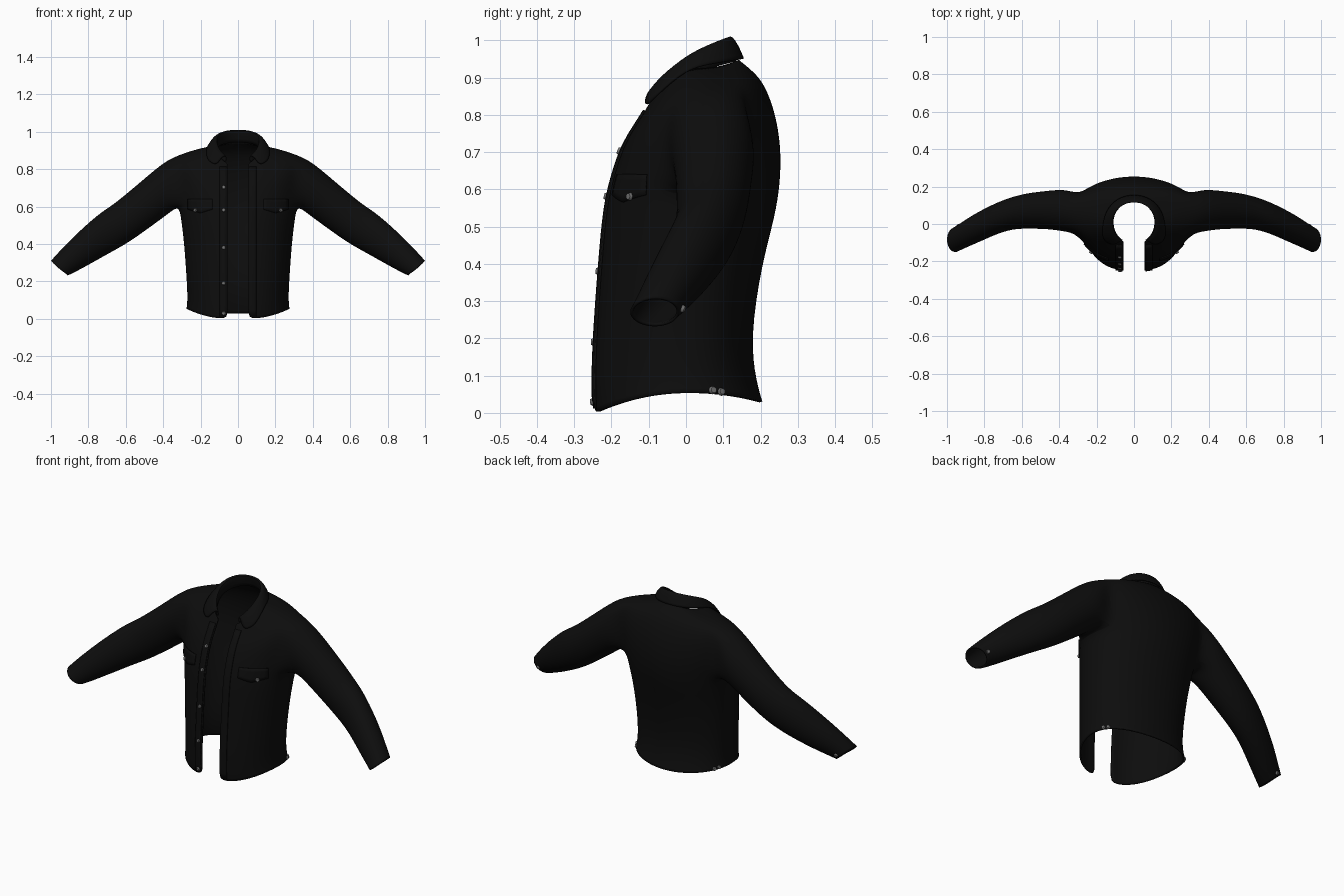
import bpy, bmesh, math
from mathutils import Vector
from mathutils.bvhtree import BVHTree

cube = bpy.data.objects.get("Cube")
if cube:
    bpy.data.objects.remove(cube, do_unlink=True)


def material(name, value):
    m = bpy.data.materials.new(name)
    m.use_nodes = True
    col = (value, value, value, 1)
    m.diffuse_color = col
    m.node_tree.nodes["Principled BSDF"].inputs["Base Color"].default_value = col
    return m


CLOTH = material("black denim", 0.004)
METAL = material("grey metal", 0.16)
GAP = 0.057      # half width of the front opening
COLS = 12        # columns from the front edge to the centre back


def make_object(name, bm, mat, mirror=False, levels=0, thick=0.0, offset=-1):
    mesh = bpy.data.meshes.new(name)
    bm.to_mesh(mesh)
    bm.free()
    obj = bpy.data.objects.new(name, mesh)
    bpy.context.collection.objects.link(obj)
    mesh.materials.append(mat)
    if mirror:
        mod = obj.modifiers.new("Mirror", 'MIRROR')
        mod.merge_threshold = 0.002
    if levels:
        mod = obj.modifiers.new("Subdivision", 'SUBSURF')
        mod.levels = mod.render_levels = levels
    if thick:
        mod = obj.modifiers.new("Solidify", 'SOLIDIFY')
        mod.thickness, mod.offset = thick, offset
    bpy.ops.object.select_all(action='DESELECT')
    obj.select_set(True)
    bpy.context.view_layer.objects.active = obj
    bpy.ops.object.shade_smooth_by_angle(angle=math.radians(50))
    return obj


def loft(bm, rows, closed=False):
    """Join neighbouring rows of vertices with quads."""
    for lower, upper in zip(rows, rows[1:]):
        n = len(lower)
        for k in range(n if closed else n - 1):
            m = (k + 1) % n
            bm.faces.new((lower[k], lower[m], upper[m], upper[k]))


# Body rows, hem to neck: z front, side, back; y front, side, back; half width
BODY = [
    (0.00, .055, .03, -.245, 0, .207, .278),
    (0.06, .10, .085, -.250, 0, .190, .272),
    (0.20, .20, .20, -.246, 0, .174, .276),
    (0.40, .40, .40, -.231, .01, .205, .290),
    (0.56, .53, .53, -.217, .02, .242, .306),
    (0.63, .60, .62, -.198, .03, .255, .318),
    (0.68, .68, .70, -.183, .05, .257, .335),
    (0.73, .78, .78, -.162, .06, .247, .345),
    (0.77, .84, .85, -.136, .065, .226, .342),
    (0.80, .875, .90, -.116, .07, .200, .322),
    (0.82, .91, .93, -.105, .055, .165, .215),
    (0.835, .925, .948, -.096, .03, .143, .125),
]
# Sleeve rings, shoulder to cuff: top x, z; bottom x, z; y front, back
SLEEVE = [
    (.390, .843, .350, .580, -.040, .187),
    (.500, .750, .415, .530, -.027, .178),
    (.600, .665, .505, .465, -.025, .168),
    (.675, .605, .590, .405, -.025, .150),
    (.745, .562, .690, .350, -.045, .122),
    (.880, .440, .800, .288, -.100, .060),
    (.970, .345, .880, .245, -.135, .000),
    (1.00, .310, .910, .232, -.150, -.018),
]

# Jacket body with sleeve
bm = bmesh.new()
grid = []
for zf, zs, zb, yf, ys, yb, hw in BODY:
    row = []
    for j in range(COLS + 1):
        a = math.pi * j / COLS
        s, c = math.sin(a), math.cos(a)
        if j <= COLS // 2:
            x, y, z = GAP + (hw - GAP) * s, ys + (yf - ys) * c, zs + (zf - zs) * c * c
        else:
            x, y, z = hw * s, ys + (yb - ys) * abs(c) ** .9, zs + (zb - zs) * c * c
        row.append(bm.verts.new((x, y, z)))
    grid.append(row)
R0, R1, C0, C1 = 5, 9, 4, 8      # armhole limits in the grid
for i in range(len(grid) - 1):
    for j in range(COLS):
        if R0 <= i < R1 and C0 <= j < C1:
            continue
        bm.faces.new((grid[i][j], grid[i][j + 1], grid[i + 1][j + 1], grid[i + 1][j]))
armhole = ([grid[R0][j] for j in range(C0, C1)] + [grid[i][C1] for i in range(R0, R1)]
           + [grid[R1][j] for j in range(C1, C0, -1)] + [grid[i][C0] for i in range(R1, R0, -1)])
rings = [armhole]
for tx, tz, bx, bz, y0, y1 in SLEEVE:
    top, low = Vector((tx, 0, tz)), Vector((bx, 0, bz))
    ring = []
    for k in range(len(armhole)):
        a = math.radians(-135) + math.tau * k / len(armhole)
        p = (top + low) / 2 + (top - low) / 2 * 1.02 * math.sin(a)
        p.y = (y0 + y1) / 2 + (y1 - y0) / 2 * 1.02 * math.cos(a)
        ring.append(bm.verts.new(p))
    rings.append(ring)
loft(bm, rings, closed=True)
jacket = make_object("jacket_body_and_sleeves", bm, CLOTH, True, 2, 0.008)

# Folded collar: neck line, stand, fold line, fall, outer edge
neck = [(.06, -.093, .83), (.1, -.06, .855), (.118, 0, .9), (.11, .06, .925), (.07, .12, .94), (0, .14, .945)]
fold = [(.064, -.082, .882), (.095, -.055, .918), (.114, 0, .966), (.104, .055, .998), (.06, .102, 1.02), (0, .114, 1.024)]
edge = [(.115, -.112, .818), (.172, -.085, .848), (.166, 0, .925), (.147, .075, .938), (.09, .138, .948), (0, .16, .952)]
bm = bmesh.new()
rows = []
for line in (neck, fold, None, edge):
    if line is None:   # slightly puffed middle of the fall
        line = [tuple((Vector(f) + Vector(e)) / 2 + Vector((.006 if f[0] else 0, -.008 if f[1] < 0 else .004, .006)))
                for f, e in zip(fold, edge)]
    rows.append([bm.verts.new(p) for p in line])
loft(bm, rows)
make_object("collar", bm, CLOTH, True, 2, 0.006, 0)

# Surface lookup for the trim
surface = BVHTree.FromObject(jacket, bpy.context.evaluated_depsgraph_get())


def on_front(x, z):
    hit = surface.ray_cast(Vector((x, -1, z)), Vector((0, 1, 0)))
    if hit[0] is None:
        hit = surface.find_nearest(Vector((x, -.24, z)))
    return hit[0], hit[1]


def front_patch(name, x0, x1, z_low, z_high, nx, nz):
    """A thin cloth plate laid on the front between two height functions."""
    bm = bmesh.new()
    rows = []
    for i in range(nz + 1):
        row = []
        for j in range(nx + 1):
            u = j / nx
            x = x0 + (x1 - x0) * u
            z = z_low(u) + (z_high(u) - z_low(u)) * i / nz
            p, n = on_front(x, z)
            row.append(bm.verts.new(p + n * .001))
        rows.append(row)
    loft(bm, rows)
    make_object(name, bm, CLOTH, thick=0.005, offset=1)


# Pocket flaps and front plackets
for side, sx in (("left", 1), ("right", -1)):
    xs = sorted((sx * .135, sx * .265))
    front_patch(side + "_pocket_flap", xs[0], xs[1],
                lambda u: .585 - .02 * (1 - abs(2 * u - 1)), lambda u: .64, 8, 4)
    xs = sorted((sx * .061, sx * .098))
    front_patch(side + "_placket", xs[0], xs[1], lambda u: .012, lambda u: .81, 3, 24)


# Metal buttons
def button(name, p, n, lift=.006):
    bm = bmesh.new()
    bmesh.ops.create_cone(bm, cap_ends=True, segments=16, radius1=.011, radius2=.008, depth=.008)
    bm.transform(n.to_track_quat('Z', 'Y').to_matrix().to_4x4())
    bmesh.ops.translate(bm, verts=bm.verts, vec=p + n * lift)
    make_object(name, bm, METAL)


for z in (.70, .58, .38, .19, .03):
    button("front_button", *on_front(-.075, z), lift=.008)
for side, sx in (("left", 1), ("right", -1)):
    button(side + "_pocket_button", *on_front(sx * .225, .58), lift=.009)
    for name, spot in (("hem_button", (.3, .09, .068)), ("hem_button", (.29, .122, .066)),
                       ("cuff_button", (.945, .01, .272))):
        p, n, _, _ = surface.find_nearest(Vector((sx * spot[0], spot[1], spot[2])))
        button(side + "_" + name, p, n, .003)
